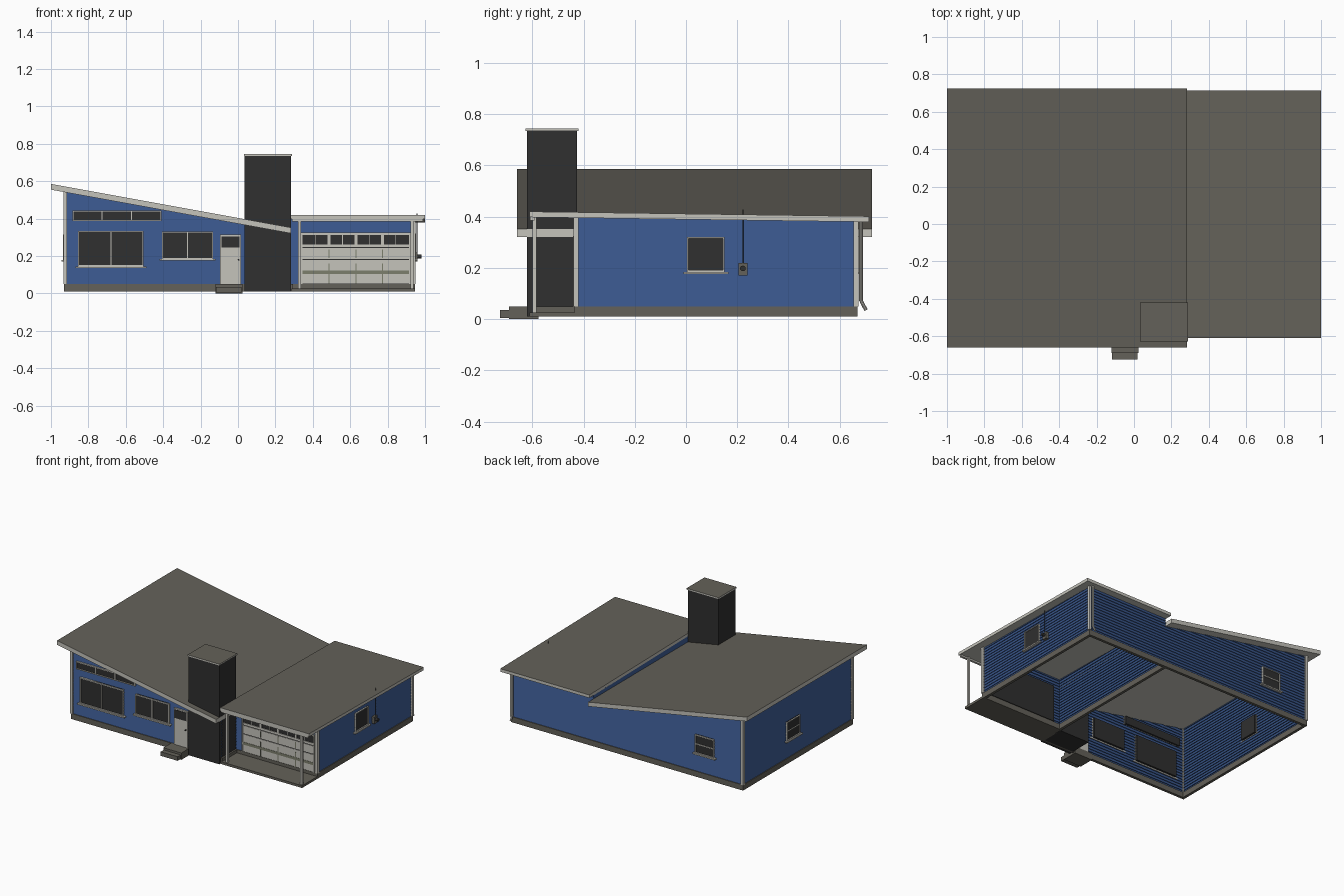
import bpy, bmesh, math
from mathutils import Vector

if "Cube" in bpy.data.objects:
    bpy.data.objects.remove(bpy.data.objects["Cube"])


def material(name, rgb):
    m = bpy.data.materials.new(name)
    m.diffuse_color = (*rgb, 1)
    m.use_nodes = True
    m.node_tree.nodes["Principled BSDF"].inputs["Base Color"].default_value = m.diffuse_color
    return m


ROOF = material("weathered_grey", (0.127, 0.12, 0.1))
TRIM = material("off_white_trim", (0.56, 0.55, 0.50))
BLUE = material("blue_siding", (0.04, 0.092, 0.255))
DARK = material("charcoal", (0.029, 0.029, 0.029))
OLIVE = material("olive_grey", (0.2, 0.21, 0.15))


def finish(name, bm, *mats):
    me = bpy.data.meshes.new(name)
    bm.to_mesh(me)
    bm.free()
    for m in mats:
        me.materials.append(m)
    ob = bpy.data.objects.new(name, me)
    bpy.context.collection.objects.link(ob)
    return ob


def boxes(name, mat, spans):
    """One object made of boxes, each (x0, x1, y0, y1, z0, z1)."""
    bm = bmesh.new()
    for x0, x1, y0, y1, z0, z1 in spans:
        vs = bmesh.ops.create_cube(bm, size=1)["verts"]
        for v in vs:
            v.co = Vector((x1 if v.co.x > 0 else x0,
                           y1 if v.co.y > 0 else y0,
                           z1 if v.co.z > 0 else z0))
    return finish(name, bm, mat)


def slab(name, x0, x1, y0, y1, top, thick):
    """Roof slab: grey top, light edge boards and soffit."""
    bm = bmesh.new()
    for v in bmesh.ops.create_cube(bm, size=1)["verts"]:
        x, y = (x1 if v.co.x > 0 else x0), (y1 if v.co.y > 0 else y0)
        v.co = Vector((x, y, top(x, y) - (0 if v.co.z > 0 else thick)))
    bm.normal_update()
    for f in bm.faces:
        f.material_index = 0 if f.normal.z > 0.5 else 1
    return finish(name, bm, ROOF, TRIM)


def main_top(x, y):
    return 0.586 - 0.182 * (x + 1)


def garage_top(x, y):
    return 0.42 - 0.0140 * (y + 0.61)


# side -> (plane, outward sign, runs along x)
SIDES = {"front": (-0.59, -1, True), "back": (0.66, 1, True),
         "left": (-0.92, -1, False), "right": (0.935, 1, False),
         "garage_front": (-0.425, -1, True), "divider": (0.288, -1, False)}


def span(side, u0, u1, z0, z1, d0, d1):
    """Box on a wall: u along it, d outwards from it."""
    p, s, along_x = SIDES[side]
    a, b = sorted((p + s * d0, p + s * d1))
    return (u0, u1, a, b, z0, z1) if along_x else (a, b, u0, u1, z0, z1)


def siding(name, side, u0, u1, roof, thick):
    """Lapped boards, trimmed to the underside of the roof."""
    p, s, along_x = SIDES[side]
    bm = bmesh.new()

    def pt(u, d, z):
        q = p + s * d
        return bm.verts.new((u, q, z) if along_x else (q, u, z))
    z, h = 0.045, 0.021
    while z < 0.6:
        for (za, da), (zb, db) in (((z, -0.004), (z, 0.006)),
                                   ((z, 0.006), (z + h, 0.001))):
            f = bm.faces.new((pt(u0, da, za), pt(u1, da, za),
                              pt(u1, db, zb), pt(u0, db, zb)))
            f.normal_update()
            out = Vector((0, s, 0)) if along_x else Vector((s, 0, 0))
            if f.normal.dot(out - Vector((0, 0, 0.3))) < 0:
                f.normal_flip()
        z += h
    bmesh.ops.remove_doubles(bm, verts=bm.verts, dist=1e-5)
    z0 = roof(0, 0)
    no = Vector((z0 - roof(1, 0), z0 - roof(0, 1), 1)).normalized()
    bmesh.ops.bisect_plane(bm, geom=bm.verts[:] + bm.edges[:] + bm.faces[:],
                           plane_co=(0, 0, z0 - thick * 0.9), plane_no=no,
                           clear_outer=True)
    return finish(name, bm, BLUE)


def window(name, side, u0, u1, z0, z1, mullions=(), rail=False, sill=True):
    t = 0.006
    boxes(name + "_glass", DARK, [span(side, u0, u1, z0, z1, -0.015, 0.01)])
    parts = [(u0 - t, u0, z0, z1), (u1, u1 + t, z0, z1),
             (u0 - t, u1 + t, z1 - t, z1), (u0 - t, u1 + t, z0, z0 + t)]
    parts += [(m - t / 2, m + t / 2, z0, z1) for m in mullions]
    if rail:
        mid = (z0 + z1) / 2
        parts.append((u0, u1, mid - t / 2, mid + t / 2))
    spans = [span(side, *q, 0, 0.016) for q in parts]
    if sill:
        spans.append(span(side, u0 - 0.02, u1 + 0.02, z0 - 0.009, z0, 0, 0.024))
    boxes(name + "_frame", TRIM, spans)


def rod(name, mat, a, b, r, sides=10):
    a, b = Vector(a), Vector(b)
    bm = bmesh.new()
    bmesh.ops.create_cone(bm, cap_ends=True, segments=sides, radius1=r,
                          radius2=r, depth=(b - a).length)
    rot = (b - a).to_track_quat("Z", "Y")
    for v in bm.verts:
        v.co = rot @ v.co + (a + b) / 2
    return finish(name, bm, mat)


# Roofs
slab("main_roof", -1, 0.284, -0.66, 0.725, main_top, 0.031)
slab("garage_roof", 0.281, 1, -0.61, 0.715, garage_top, 0.022)

# Siding
for side in ("front", "back"):
    siding("main_" + side + "_wall", side, -0.92, 0.284, main_top, 0.031)
siding("main_left_wall", "left", -0.59, 0.66, main_top, 0.031)
siding("dividing_wall", "divider", -0.43, 0.66, garage_top, 0.022)
siding("garage_back_wall", "back", 0.284, 0.935, garage_top, 0.022)
siding("garage_right_wall", "right", -0.425, 0.66, garage_top, 0.022)
siding("garage_front_wall", "garage_front", 0.28, 0.935, garage_top, 0.022)

# Foundation ring, open below
T = 0.02
boxes("foundation", ROOF, [
    (-0.93, 0.285, -0.6, -0.6 + T, 0.01, 0.05),
    (-0.93, 0.945, 0.67 - T, 0.67, 0.01, 0.05),
    (-0.93, -0.93 + T, -0.6, 0.67, 0.01, 0.05),
    (0.275, 0.275 + T, -0.6, 0.67, 0.01, 0.05),
    (0.945 - T, 0.945, -0.435, 0.67, 0.01, 0.05),
    (0.285, 0.945, -0.435, -0.435 + T, 0.01, 0.05)])
boxes("porch_slab", ROOF, [(0.285, 0.945, -0.61, -0.42, 0.01, 0.027)])
boxes("entry_steps", ROOF, [(-0.12, 0.025, -0.69, -0.575, 0, 0.05),
                            (-0.117, 0.02, -0.725, -0.69, 0.005, 0.035)])

# Corner boards
w = 0.02
boxes("corner_boards", TRIM, [
    (-0.934, -0.934 + w, -0.604, -0.604 + w, 0.05, 0.545),
    (-0.934, -0.934 + w, 0.674 - w, 0.674, 0.05, 0.545),
    (0.95 - w, 0.95, 0.674 - w, 0.674, 0.05, 0.382),
    (0.95 - w, 0.95, -0.439, -0.439 + w, 0.05, 0.398)])

# Carport posts and beam
boxes("porch_posts", TRIM, [(x, x + 0.016, -0.6, -0.584, 0.027, 0.4)
                            for x in (0.32, 0.922)])
boxes("porch_beam", TRIM, [(0.29, 0.99, -0.608, -0.592, 0.386, 0.402)])

# Chimney
boxes("chimney", DARK, [(0.035, 0.283, -0.62, -0.425, 0.01, 0.738)])
slab("chimney_cap", 0.031, 0.29, -0.627, -0.42, lambda x, y: 0.745, 0.01)

# Windows
window("living_room_window", "front", -0.85, -0.51, 0.145, 0.335, (-0.68,))
window("bedroom_window", "front", -0.40, -0.14, 0.185, 0.332, (-0.27,))
window("high_window", "front", -0.88, -0.415, 0.388, 0.445,
       (-0.727, -0.57), sill=False)
window("left_window", "left", 0.02, 0.16, 0.18, 0.315, rail=True)
window("back_window", "back", -0.69, -0.55, 0.185, 0.32, rail=True)
window("garage_side_window", "right", 0.01, 0.145, 0.185, 0.32)

# Front door
boxes("front_door", TRIM, [span("front", -0.095, 0.015, 0.05, 0.315, -0.01, 0.014)])
boxes("front_door_glass", DARK,
      [span("front", -0.088, 0.007, 0.245, 0.306, 0.014, 0.017)])
rod("front_door_knob", DARK, (0.003, -0.6, 0.18), (0.003, -0.615, 0.18), 0.005)

# Garage door: dark back, light sections and stiles, row of windows
gx0, gx1, G = 0.345, 0.915, "garage_front"
boxes("garage_door_back", DARK, [span(G, gx0, gx1, 0.05, 0.32, -0.015, 0.008)])
levels = (0.053, 0.122, 0.185, 0.248)
boxes("garage_door_sections", TRIM,
      [span(G, gx0, gx1, a, b - 0.006, 0.008, 0.012)
       for a, b in zip(levels, levels[1:])])
step = (gx1 - gx0) / 4
boxes("garage_door_window_frame", TRIM,
      [span(G, gx0, gx1, 0.248, 0.262, 0.008, 0.012),
       span(G, gx0 - 0.008, gx1 + 0.008, 0.314, 0.325, 0, 0.016),
       span(G, gx0 - 0.008, gx0, 0.05, 0.32, 0, 0.016),
       span(G, gx1, gx1 + 0.008, 0.05, 0.32, 0, 0.016)]
      + [span(G, gx0 + i * step - 0.008, gx0 + i * step + 0.008,
              0.262, 0.314, 0.008, 0.012) for i in (1, 2, 3)]
      + [span(G, gx0 + (i + 0.5) * step - 0.002, gx0 + (i + 0.5) * step + 0.002,
              0.262, 0.314, 0.008, 0.011) for i in range(4)])
boxes("garage_door_strip", OLIVE,
      [span(G, gx0, gx1, 0.103, 0.122, 0.012, 0.014)]
      + [span(G, gx0 + i * step - 0.003, gx0 + i * step + 0.003, a, b, 0.012, 0.014)
         for i in (1, 2, 3) for a, b in ((0.053, 0.103), (0.122, 0.16), (0.19, 0.235))])

# Electric meter with mast, and downspout
boxes("meter_box", ROOF, [span("right", 0.205, 0.24, 0.17, 0.22, 0, 0.025)])
rod("meter_dial", DARK, (0.955, 0.222, 0.198), (0.98, 0.222, 0.198), 0.011, 16)
rod("meter_mast", DARK, (0.957, 0.222, 0.22), (0.957, 0.222, 0.428), 0.0018)
rod("downspout", TRIM, (0.925, 0.683, 0.07), (0.925, 0.683, 0.39), 0.007)
rod("downspout_kick", TRIM, (0.925, 0.683, 0.072), (0.925, 0.703, 0.035), 0.007)
